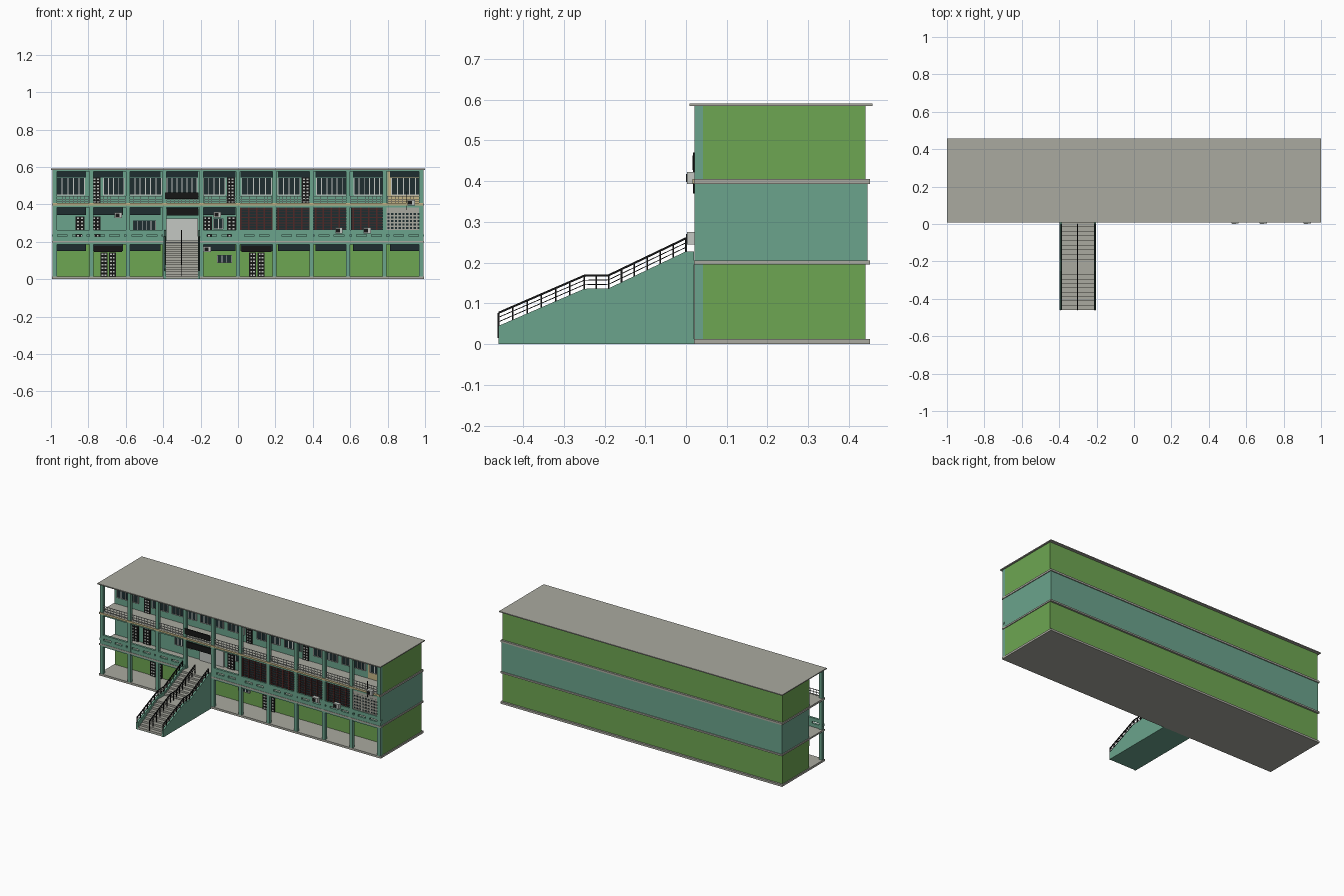
import bpy, bmesh, math
from mathutils import Matrix, Vector

if "Cube" in bpy.data.objects:
    bpy.data.objects.remove(bpy.data.objects["Cube"])

def material(name, rgb):
    m = bpy.data.materials.new(name)
    m.diffuse_color = (*rgb, 1)
    m.use_nodes = True
    m.node_tree.nodes["Principled BSDF"].inputs["Base Color"].default_value = m.diffuse_color
    return m

TEAL = material("teal paint", (.147, .37, .265))
GREEN = material("green paint", (.155, .38, .084))
GREY = material("concrete grey", (.40, .40, .35))
DARK = material("dark glass", (.013, .027, .03))
BLACK = material("black iron", (.008, .008, .008))
MAROON = material("maroon grille", (.075, .022, .02))
PALE = material("pale frame", (.55, .57, .54))
BEIGE = material("beige paint", (.55, .46, .24))

class Part:
    """Collects boxes, bars and prisms into one object."""
    def __init__(self, name, mat):
        self.name, self.mat, self.bm = name, mat, bmesh.new()

    def box(self, x0, x1, y0, y1, z0, z1):
        c = Vector(((x0 + x1) / 2, (y0 + y1) / 2, (z0 + z1) / 2))
        s = Matrix.Diagonal((x1 - x0, y1 - y0, z1 - z0, 1))
        bmesh.ops.create_cube(self.bm, size=1, matrix=Matrix.Translation(c) @ s)

    def bar(self, a, b, w):
        a, b = Vector(a), Vector(b)
        rot = (b - a).to_track_quat('Z', 'Y').to_matrix().to_4x4()
        s = Matrix.Diagonal((w, w, (b - a).length, 1))
        bmesh.ops.create_cube(self.bm, size=1, matrix=Matrix.Translation((a + b) / 2) @ rot @ s)

    def prism(self, profile, x0, x1):
        f = self.bm.faces.new([self.bm.verts.new((x0, y, z)) for y, z in profile])
        r = bmesh.ops.extrude_face_region(self.bm, geom=[f])
        vs = [v for v in r["geom"] if isinstance(v, bmesh.types.BMVert)]
        bmesh.ops.translate(self.bm, verts=vs, vec=(x1 - x0, 0, 0))

    def done(self):
        bmesh.ops.recalc_face_normals(self.bm, faces=self.bm.faces)
        me = bpy.data.meshes.new(self.name)
        self.bm.to_mesh(me)
        self.bm.free()
        me.materials.append(self.mat)
        bpy.context.collection.objects.link(bpy.data.objects.new(self.name, me))

WALL = .172                      # front of the rooms, behind the galleries
BAYS = [-1 + .2 * i for i in range(10)]
FLOORS = [(.013, .195), (.205, .393), (.405, .585)]

# Floor slabs and roof
p = Part("floor_slabs", GREY)
for z0, z1 in ((0, .013), (.195, .205), (.393, .405)):
    p.box(-.995, .995, .02, .452, z0, z1)
p.done()
p = Part("roof_slab", GREY); p.box(-1, 1, .008, .458, .585, .591); p.done()
p = Part("upper_slab_fascia", BEIGE); p.box(-.99, .99, .016, .02, .394, .406); p.done()

# Room blocks, with the gallery closed at the right end
for i, (mat, nm) in enumerate(((GREEN, "ground"), (TEAL, "middle"), (GREEN, "top"))):
    z0, z1 = FLOORS[i]
    back = .446 if i == 1 else .44
    p = Part(nm + "_floor_rooms", mat); p.box(-.99, .99, WALL, back, z0, z1); p.done()
    p = Part(nm + "_floor_end_wall", mat); p.box(.978, .99, .04, WALL, z0, z1); p.done()
p = Part("top_floor_front_wall", TEAL); p.box(-.99, .8, WALL - .004, WALL, .405, .585); p.done()
p = Part("top_floor_beige_wall", BEIGE); p.box(.8, .978, WALL - .004, WALL, .405, .585); p.done()

# Front columns and beams
p = Part("front_columns", TEAL)
for i in range(11):
    x = -.98 + .196 * i
    for z0, z1 in FLOORS:
        p.box(x - .011, x + .011, .021, .042, z0, z1)
p.done()
p = Part("front_beams", TEAL)
for _, z1 in FLOORS:
    p.box(-.98, .98, .024, .04, z1 - .01, z1)
p.done()

# Middle floor parapet with long slots, open at the stair
p = Part("parapet", TEAL)
for i, x in enumerate(BAYS):
    if i == 3:
        continue
    a, b = max(x, -.985), min(x + .2, .985)
    p.box(a, b, .022, .036, .205, .227)
    p.box(a, b, .022, .036, .239, .262)
    for c in (x + .02, x + .1, x + .18):
        p.box(c - .014, c + .014, .022, .036, .227, .239)
p.done()

# Top floor railing
p = Part("top_railing", PALE)
for z in (.413, .428, .444):
    p.box(-.98, .98, .027, .031, z - .0015, z + .0015)
for i in range(99):
    x = -.98 + .02 * i
    p.box(x - .001, x + .001, .028, .03, .405, .444)
p.done()

# High louvre strips on each room front
p = Part("louvre_strips", DARK)
for x in BAYS:
    for z0, z1 in ((.15, .186), (.343, .383), (.543, .577)):
        p.box(x + .014, x + .186, WALL - .009, WALL, z0, z1)
p.done()

# Windows and doors
glass, frame = Part("window_glass", DARK), Part("window_frames", PALE)
doors, lattice = Part("doors", BLACK), Part("door_lattice", PALE)

def window(x0, x1, z0, z1, n):
    glass.box(x0, x1, WALL - .008, WALL, z0, z1)
    for k in range(n + 1):
        x = x0 + (x1 - x0) * k / n
        frame.box(x - .0025, x + .0025, WALL - .011, WALL, z0 - .003, z1)
    frame.box(x0, x1, WALL - .011, WALL, z0 - .004, z0)

def door(x0, x1, z0, z1):
    doors.box(x0, x1, WALL - .008, WALL, z0, z1)
    n = round((z1 - z0) / .018)
    for k in range(n):
        z = z0 + (z1 - z0) * (k + .5) / n
        for s in (.3, .7):
            x = x0 + (x1 - x0) * s
            lattice.box(x - .005, x + .005, WALL - .01, WALL - .007, z - .004, z + .004)

# top floor: (window start, end, panes, door start or None) inside each bay
TOP = [(.03, .18, 5, None), (.08, .19, 4, .02), (.02, .19, 6, None), (.02, .18, 6, None),
       (.015, .13, 4, .14), (.02, .18, 5, None), (.015, .13, 4, .14), (.02, .185, 6, None),
       (.02, .185, 6, None), (.02, .18, 5, None)]
for x, (a, b, n, d) in zip(BAYS, TOP):
    window(x + a, x + b, .452, .54, n)
    if d:
        door(x + d, x + d + .045, .405, .543)
for x in (-.87, -.785, -.19, -.06):
    door(x, x + .05, .205, .335)
window(-.56, -.44, .262, .315, 5)
window(-.13, -.08, .27, .325, 2)
for x in (-.735, -.69, .06, .105):
    door(x, x + .037, .013, .142)
window(-.11, -.035, .09, .13, 3)
for q in (glass, frame, doors, lattice):
    q.done()

# Blank sign boards
p = Part("sign_boards", BLACK)
for x0, x1, y, z0, z1 in ((-.77, -.62, WALL - .012, .145, .178), (.02, .18, WALL - .012, .145, .178),
                          (-.39, -.21, .02, .428, .463), (-.39, -.21, .03, .34, .378)):
    p.box(x0, x1, y - .004, y + .003, z0, z1)
p.done()

# Pale entrance wall behind the stair
p = Part("entrance_panel", PALE); p.box(-.385, -.215, WALL - .009, WALL, .205, .325); p.done()

# Enclosed grilles on the middle floor
p, r = Part("grille_panels", DARK), Part("grille_bars", MAROON)
for x in BAYS[5:9]:
    p.box(x + .005, x + .19, .03, .034, .262, .385)
    for k in range(8):
        z = .27 + .015 * k
        r.box(x + .005, x + .19, .027, .03, z - .002, z + .002)
    for k in range(5):
        c = x + .015 + .042 * k
        r.box(c - .004, c + .004, .025, .03, .262, .385)
p.done(); r.done()
p, r = Part("lattice_backing", DARK), Part("lattice_screen", GREY)
p.box(.79, .98, .031, .035, .262, .385)
r.box(.79, .98, .027, .032, .355, .385)
for k in range(10):
    x = .795 + .02 * k
    r.box(x - .004, x + .004, .027, .031, .262, .36)
for k in range(6):
    z = .264 + .019 * k
    r.box(.79, .98, .026, .031, z - .004, z + .004)
p.done(); r.done()

# Air conditioner boxes with fan plates
p, r = Part("air_conditioners", PALE), Part("air_conditioner_fans", BLACK)
for x, y, z in ((.54, .002, .26), (.69, .002, .26), (.925, .002, .408),
                (-.64, .15, .342), (-.11, .15, .345), (-.165, .15, .16)):
    p.box(x - .02, x + .02, y, y + .022, z - .015, z + .015)
    r.box(x - .015, x + .006, y - .002, y, z - .01, z + .01)
p.done(); r.done()
p = Part("drain_pipe", BLACK); p.bar((.9, .019, .37), (.9, .019, .47), .004); p.done()

# Stair: side walls, steps and base
LINE = [(-.46, .045), (-.25, .136), (-.19, .137), (0, .228), (.02, .228)]
p = Part("stair_side_walls", TEAL)
for x in (-.397, -.215):
    p.prism([(-.46, 0)] + LINE + [(.02, 0)], x, x + .012)
p.box(-.39, -.21, -.458, .02, 0, .003)
p.done()
p = Part("stair_steps", GREY)
prof = [(-.459, .003)]
z = .003
for y0, y1, n, top in ((-.459, -.25, 9, .116), (-.19, .01, 8, .206)):
    rise, run = (top - z) / n, (y1 - y0) / n
    for k in range(n):
        y = y0 + run * k
        prof += [(y, z + rise * k + 1e-5), (y, z + rise * (k + 1))]
    z = top
prof += [(.022, .206), (.022, .003)]
p.prism(prof[1:], -.386, -.214)
p.done()

# Stair railings: two sides and the middle
p = Part("stair_railings", BLACK)
for x in (-.391, -.303, -.209):
    for h, w in ((.032, .005), (.021, .002), (.01, .002)):
        for a, b in zip(LINE, LINE[1:4]):
            p.bar((x, a[0], a[1] + h), (x, b[0], b[1] + h), w)
    for (y0, z0), (y1, z1), n in zip(LINE, LINE[1:4], (6, 2, 6)):
        for k in range(n + (y1 == 0)):
            y, z = y0 + (y1 - y0) * k / n, z0 + (z1 - z0) * k / n
            p.bar((x, y, z - (.03 if x == -.303 else .002)), (x, y, z + .032), .004)
p.done()
